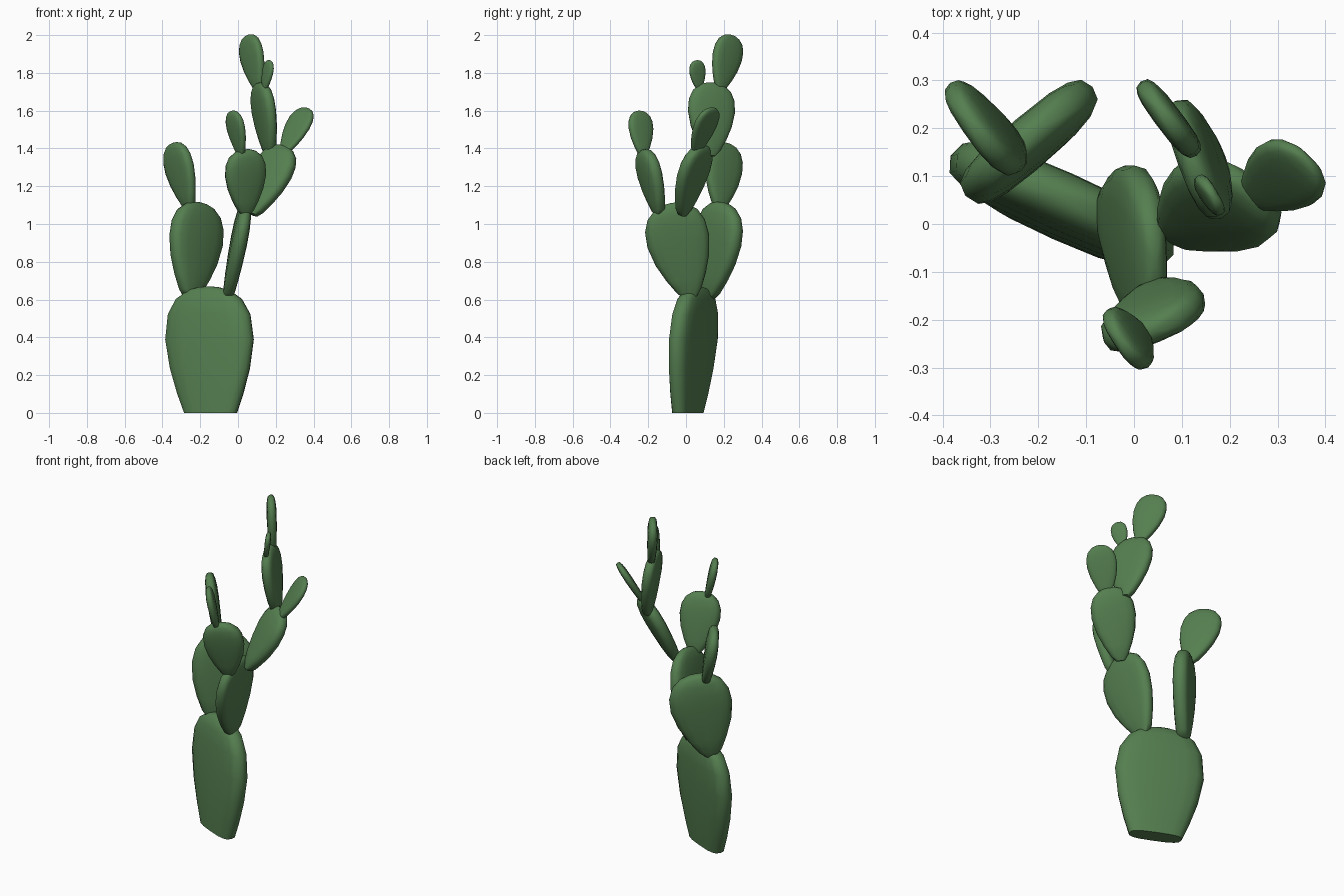
import bpy, bmesh, math
from mathutils import Vector

cube = bpy.data.objects.get("Cube")
if cube:
    bpy.data.objects.remove(cube, do_unlink=True)

green = bpy.data.materials.new("cactus_green")
green.use_nodes = True
COLOUR = (0.09, 0.21, 0.08, 1)
green.diffuse_color = COLOUR
green.node_tree.nodes["Principled BSDF"].inputs["Base Color"].default_value = COLOUR

# Profiles: position along the pad, width factor, thickness factor
PAD = [(0, .19, .5), (.07, .39, .72), (.22, .64, .85), (.4, .87, .94), (.6, 1, 1),
       (.76, .97, .97), (.88, .81, .85), (.96, .52, .64), (.99, .25, .36)]
TRUNK = [(0, .59, .75), (.15, .74, .86), (.35, .9, .95), (.58, 1, 1), (.78, .93, .97),
         (.9, .74, .86), (.97, .46, .62), (.995, .2, .3)]
SIDES = 16


def boxy(v):
    """Flattens the broad faces and rounds the rim."""
    return math.copysign(abs(v) ** .66, v)


def pad(name, base, tip, wide, width, depth, profile=PAD, level=False):
    """Flattened teardrop from base to tip, broad along the wide direction."""
    base, tip = Vector(base), Vector(tip)
    axis = Vector((0, 0, 1)) if level else (tip - base).normalized()
    w = Vector((*wide, 0))
    w = (w - axis * w.dot(axis)).normalized()
    n = axis.cross(w)
    bm = bmesh.new()
    rings = []
    for t, fw, fd in profile:
        c = base.lerp(tip, t)
        ring = []
        for i in range(SIDES):
            a = math.tau * i / SIDES
            ring.append(bm.verts.new(c + w * (width * fw * boxy(math.cos(a)))
                                     + n * (depth * fd * boxy(math.sin(a)))))
        rings.append(ring)
    for lo, hi in zip(rings, rings[1:]):
        for i in range(SIDES):
            j = (i + 1) % SIDES
            bm.faces.new((lo[i], lo[j], hi[j], hi[i]))
    bm.faces.new(rings[0][::-1])
    top = bm.verts.new(tip)
    for i in range(SIDES):
        bm.faces.new((rings[-1][i], rings[-1][(i + 1) % SIDES], top))
    bmesh.ops.recalc_face_normals(bm, faces=bm.faces)
    mesh = bpy.data.meshes.new(name)
    bm.to_mesh(mesh)
    bm.free()
    mesh.materials.append(green)
    obj = bpy.data.objects.new(name, mesh)
    bpy.context.collection.objects.link(obj)
    bpy.ops.object.select_all(action='DESELECT')
    obj.select_set(True)
    bpy.context.view_layer.objects.active = obj
    bpy.ops.object.shade_smooth_by_angle(angle=math.radians(50))


# Trunk pad with a flat foot
pad("trunk_pad", (-.145, .01, 0), (-.155, .06, .67), (.913, -.407), .255, .063, TRUNK, True)

# Right branch
pad("right_lower_pad", (-.255, .12, .61), (-.2, .2, 1.115), (.75, .64), .173, .052)
pad("right_upper_pad", (-.255, .175, 1.08), (-.345, .215, 1.43), (-.58, .79), .115, .034)

# Left branch
pad("left_lower_pad", (-.055, .025, .61), (.045, -.085, 1.11), (.06, -1), .167, .043)

# Front shoot of the left branch
pad("front_pad", (.04, -.14, 1.05), (.04, -.225, 1.395), (.9, .4), .115, .041)
pad("front_bud_pad", (.018, -.228, 1.36), (-.03, -.245, 1.6), (.55, -.82), .074, .023)

# Outer shoot of the left branch
pad("outer_pad", (.08, -.02, 1.05), (.245, .08, 1.415), (.83, -.53), .124, .042)
pad("outer_bud_pad", (.24, .05, 1.37), (.365, .135, 1.615), (.75, -.65), .084, .022)

# Tall crown on the outer shoot
pad("crown_pad", (.17, .13, 1.36), (.115, .138, 1.75), (-.35, .93), .132, .038)
pad("crown_top_pad", (.11, .178, 1.71), (.05, .245, 2.0), (-.58, .78), .092, .028)
pad("crown_bud_pad", (.14, .07, 1.71), (.168, .055, 1.867), (-.5, .85), .047, .016)
